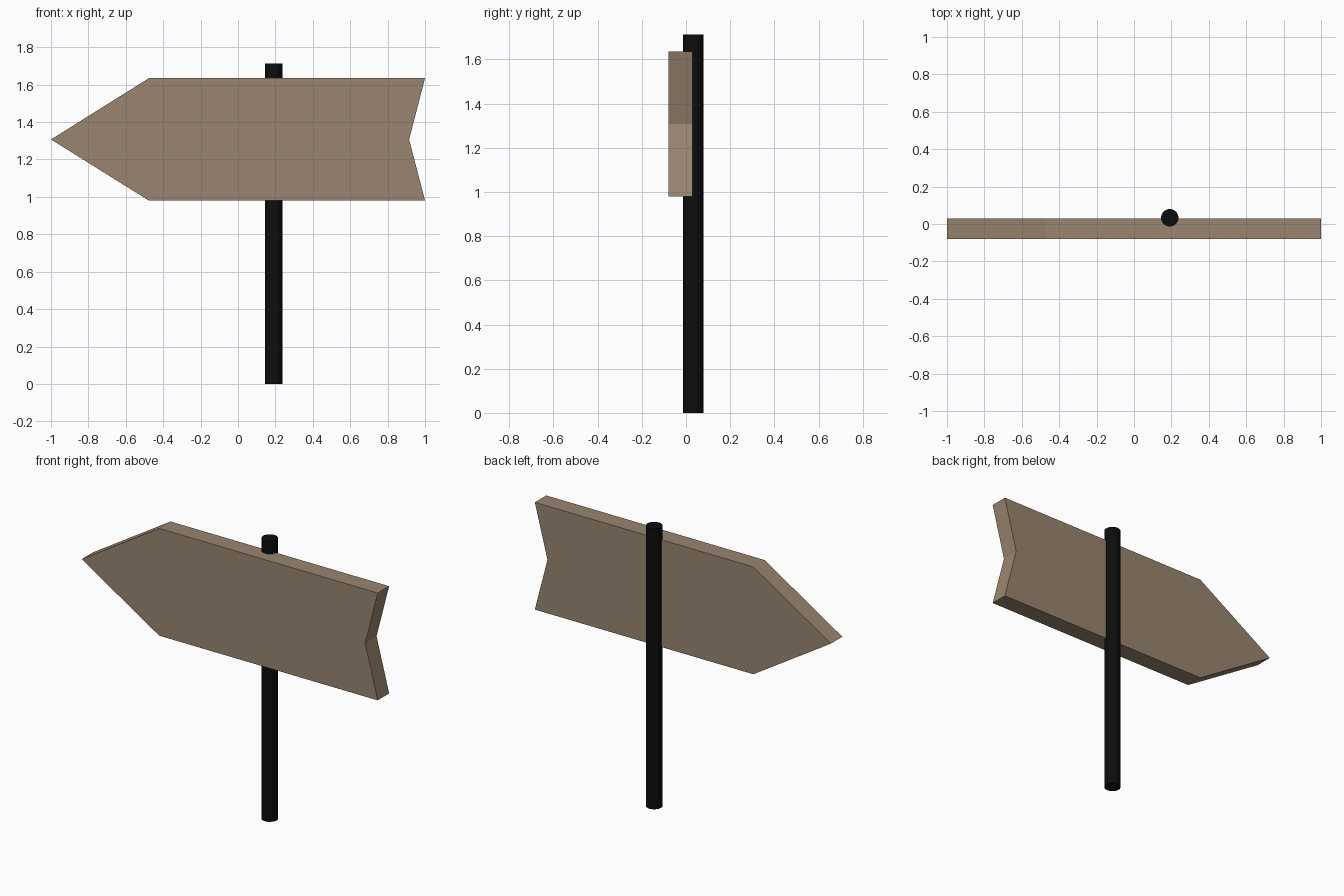
import bpy, bmesh

if "Cube" in bpy.data.objects:
    bpy.data.objects.remove(bpy.data.objects["Cube"])


def material(name, rgb):
    m = bpy.data.materials.new(name)
    m.diffuse_color = (*rgb, 1)
    m.use_nodes = True
    m.node_tree.nodes["Principled BSDF"].inputs["Base Color"].default_value = m.diffuse_color
    return m


wood = material("weathered_wood", (0.32, 0.235, 0.16))
black = material("black_metal", (0.004, 0.004, 0.004))

# Arrow board: outline in the xz plane, extruded through its thickness
TOP, MID, BOTTOM = 1.635, 1.307, 0.98
FRONT, BACK = -0.08, 0.03
outline = [(-1, MID), (-0.476, BOTTOM), (1, BOTTOM),
           (0.915, MID), (1, TOP), (-0.476, TOP)]
bm = bmesh.new()
face = bm.faces.new([bm.verts.new((x, FRONT, z)) for x, z in outline])
ext = bmesh.ops.extrude_face_region(bm, geom=[face], use_keep_orig=True)
verts = [g for g in ext["geom"] if isinstance(g, bmesh.types.BMVert)]
bmesh.ops.translate(bm, verts=verts, vec=(0, BACK - FRONT, 0))
bmesh.ops.recalc_face_normals(bm, faces=bm.faces)
mesh = bpy.data.meshes.new("arrow_board")
bm.to_mesh(mesh)
bm.free()
board = bpy.data.objects.new("arrow_board", mesh)
bpy.context.collection.objects.link(board)
mesh.materials.append(wood)

# Round post, half sunk into the back of the board
HEIGHT = 1.712
bpy.ops.mesh.primitive_cylinder_add(vertices=32, radius=0.0465, depth=HEIGHT,
                                    location=(0.191, 0.0335, HEIGHT / 2))
post = bpy.context.object
post.name = "post"
post.data.materials.append(black)
bpy.ops.object.shade_smooth_by_angle()
